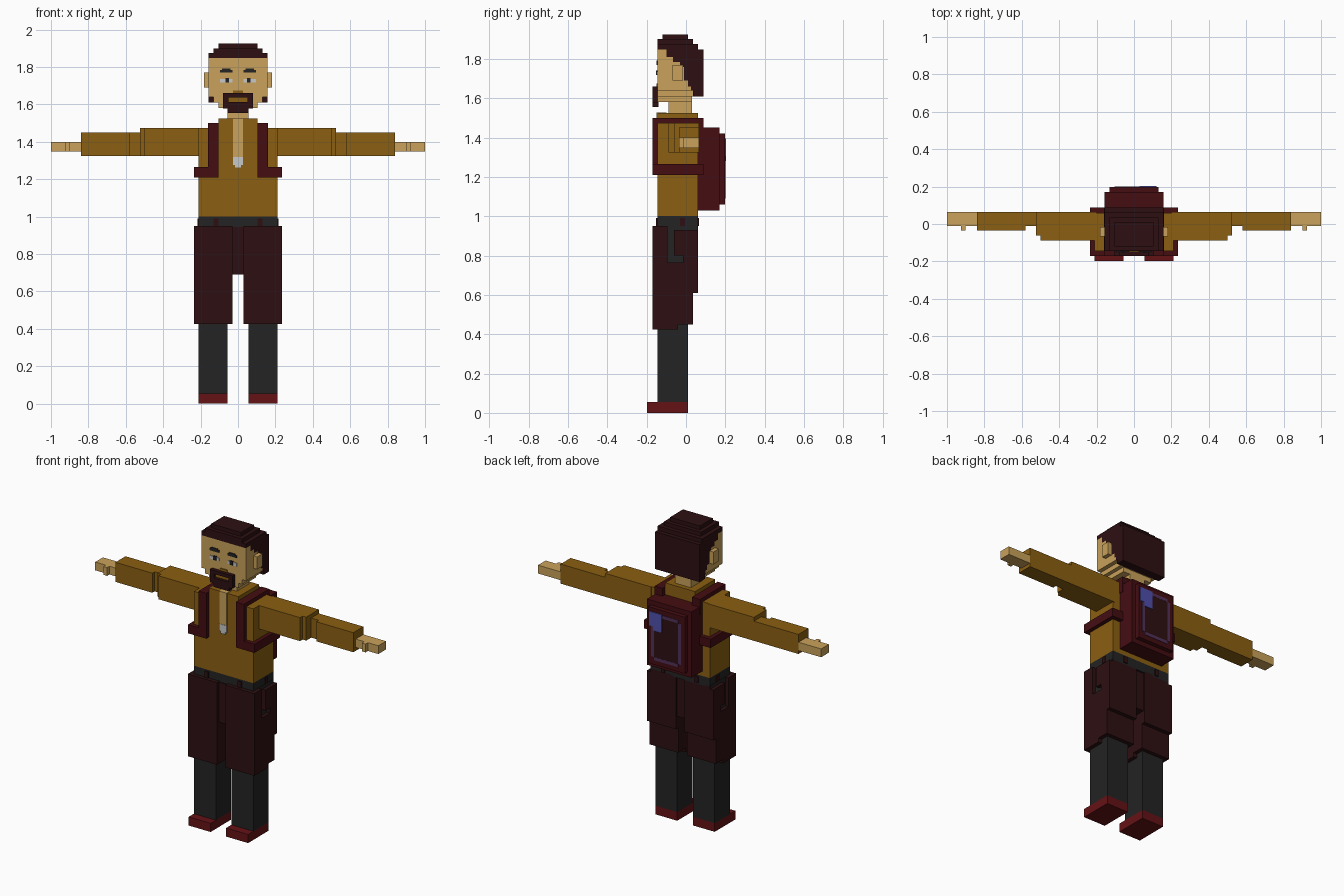
import bpy, bmesh

# Linear flat colours
COLS = {
    "mustard": (0.26, 0.115, 0.006), "skin": (0.59, 0.36, 0.105),
    "dark_brown": (0.027, 0.005, 0.006), "maroon": (0.058, 0.004, 0.006),
    "shoe_red": (0.13, 0.006, 0.008), "charcoal": (0.017, 0.017, 0.017),
    "pale_grey": (0.58, 0.58, 0.58), "blue": (0.08, 0.08, 0.42),
    "purple": (0.085, 0.03, 0.10),
}
MATS = {}
for n, c in COLS.items():
    MATS[n] = bpy.data.materials.new(n)
    MATS[n].diffuse_color = (*c, 1)


def part(name, col, boxes, mirror=False):
    """One object from boxes (x0, x1, y0, y1, z0, z1), optionally mirrored in x."""
    bm = bmesh.new()
    if mirror:
        boxes = boxes + [(-b[1], -b[0], *b[2:]) for b in boxes]
    for x0, x1, y0, y1, z0, z1 in boxes:
        vs = bmesh.ops.create_cube(bm, size=1)["verts"]
        for v in vs:
            v.co = (x1 if v.co.x > 0 else x0, y1 if v.co.y > 0 else y0,
                    z1 if v.co.z > 0 else z0)
    me = bpy.data.meshes.new(name)
    bm.to_mesh(me)
    bm.free()
    me.materials.append(MATS[col])
    ob = bpy.data.objects.new(name, me)
    bpy.context.collection.objects.link(ob)
    return ob


# Shoes and legs
part("shoes", "shoe_red", [(.055, .21, -.198, .01, 0, .055)], True)
part("legs", "charcoal", [(.055, .21, -.145, .01, .055, .96)], True)

# Shorts: inner block, stepped hems, side panels leaving a pocket groove
part("shorts", "dark_brown", [
    (.03, .21, -.17, -.04, .425, .95),
    (.03, .21, -.04, .035, .45, .95),
    (.03, .21, .035, .06, .61, .95),
    (.21, .235, -.17, -.04, .425, .765),
    (.21, .235, -.04, .035, .45, .765),
    (.21, .235, .035, .06, .61, .765),
    (.21, .235, -.17, -.095, .765, .95),
    (.21, .235, -.06, .06, .80, .93),
    (.21, .235, -.015, .06, .765, .80),
], True)
part("pocket_lining", "charcoal", [(.205, .212, -.10, .055, .76, .95)], True)
part("crotch_panel", "dark_brown", [(-.04, .04, -.15, .05, .69, .945)])
part("belt", "charcoal", [(-.21, .21, -.145, .06, .94, 1.0)])
part("belt_loops", "dark_brown", [
    (.105, .13, -.153, -.14, .95, .99),
    (.205, .216, -.03, -.005, .95, .99),
    (.105, .13, .055, .067, .95, .99)], True)

# Torso, collar, open neckline and pendant
part("shirt", "mustard", [(-.21, .21, -.145, .06, 1.0, 1.475),
                          (-.105, .105, -.145, .06, 1.475, 1.525)])
part("neckline", "skin", [(-.026, .026, -.151, -.10, 1.32, 1.528)])
part("pendant", "pale_grey", [(-.026, .026, -.153, -.14, 1.275, 1.32),
                              (-.016, .016, -.153, -.14, 1.262, 1.275)])
part("neck", "skin", [(-.055, .055, -.09, .03, 1.5, 1.58)])

# Straps: over the shoulder, down the front, round the waist to the pack
part("straps", "maroon", [
    (.105, .16, -.17, -.145, 1.21, 1.5),
    (.105, .16, -.17, .088, 1.475, 1.5),
    (.105, .16, .06, .088, 1.4, 1.5),
    (.105, .235, -.17, -.145, 1.21, 1.265),
    (.21, .235, -.17, .088, 1.21, 1.265),
    (.105, .235, .06, .088, 1.21, 1.265)], True)

# Backpack with framed panel and badge
part("backpack", "maroon", [(-.157, .157, .06, .17, 1.03, 1.45),
                            (-.13, .13, .17, .198, 1.06, 1.42)])
Y0, Y1 = .195, .201
part("backpack_panel", "dark_brown", [(-.085, .085, Y0, .2, 1.11, 1.37)])
part("panel_frame", "purple", [
    (-.085, .085, Y0, Y1, 1.09, 1.11), (-.085, .085, Y0, Y1, 1.37, 1.39),
    (-.105, -.085, Y0, Y1, 1.11, 1.37), (.085, .105, Y0, Y1, 1.11, 1.37)])
part("badge", "blue", [(.03, .12, Y0, .203, 1.305, 1.395),
                       (.03, .09, Y0, .203, 1.28, 1.305)])

# Arms and hands
part("sleeves", "mustard", [
    (.20, .50, -.088, .065, 1.325, 1.475),
    (.50, .525, -.062, .065, 1.325, 1.475),
    (.525, .58, -.012, .065, 1.325, 1.45),
    (.58, .84, -.036, .065, 1.325, 1.45)], True)
part("hands", "skin", [(.84, 1.0, -.012, .065, 1.347, 1.4),
                       (.90, .926, -.036, -.012, 1.347, 1.4)], True)

# Head and hair built in matching rows: (z0, z1, hairline y, skin half width)
rows = [(1.61, 1.64, .035, .13), (1.64, 1.66, .025, .157),
        (1.66, 1.69, .01, .157), (1.69, 1.76, -.01, .157),
        (1.76, 1.785, -.03, .157), (1.785, 1.81, -.065, .157),
        (1.81, 1.848, -.10, .157)]
part("head", "skin", [(-w, w, -.145, y, a, b) for a, b, y, w in rows]
     + [(-.105, .105, -.145, .03, 1.58, 1.61)])
part("hair", "dark_brown", [(-.157, .157, y, .088, a, b) for a, b, y, w in rows]
     + [(-.157, .157, -.145, .062, 1.848, 1.875),
        (-.13, .13, -.145, .035, 1.875, 1.9),
        (-.105, .105, -.12, .01, 1.9, 1.925)])
part("ears", "skin", [(.15, .183, -.068, -.015, 1.69, 1.77)], True)

# Face details as thin plates
F0, F1 = -.150, -.14
part("eyebrows", "charcoal", [(.03, .095, F0, F1, 1.77, 1.785),
                              (.04, .085, F0, F1, 1.785, 1.792)], True)
part("eye_whites", "pale_grey", [(.03, .095, F0, F1, 1.717, 1.737)], True)
part("pupils", "charcoal", [(.048, .068, -.153, F1, 1.717, 1.742)], True)
part("nose_shadow", "mustard", [(-.026, .026, F0, F1, 1.66, 1.675)])
part("goatee", "dark_brown", [
    (-.08, .08, -.17, -.14, 1.638, 1.66),
    (-.08, .08, -.17, -.14, 1.578, 1.612),
    (.052, .08, -.17, -.14, 1.612, 1.638),
    (-.08, -.052, -.17, -.14, 1.612, 1.638),
    (-.055, .055, -.17, -.14, 1.555, 1.578)])
part("mouth", "mustard", [(-.052, .052, -.152, F1, 1.612, 1.638)])
